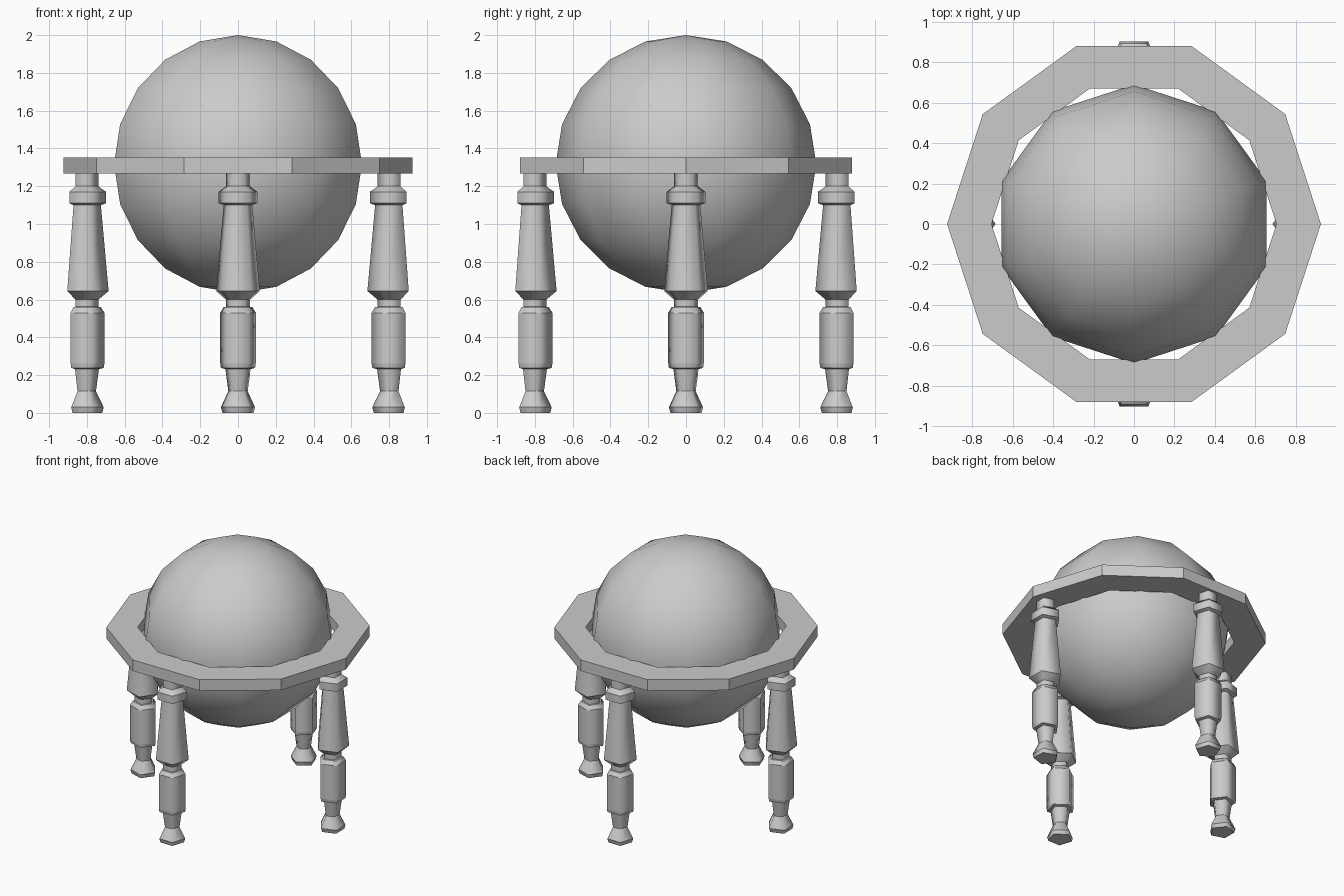
import bpy, bmesh, math
from mathutils import Matrix

if "Cube" in bpy.data.objects:
    bpy.data.objects.remove(bpy.data.objects["Cube"])


def finish(bm, name, smooth=False, sharp=None):
    bmesh.ops.recalc_face_normals(bm, faces=bm.faces)
    for f in bm.faces:
        f.smooth = smooth
    if sharp:
        for e in bm.edges:
            if sharp(e):
                e.smooth = False
    me = bpy.data.meshes.new(name)
    bm.to_mesh(me)
    bm.free()
    ob = bpy.data.objects.new(name, me)
    bpy.context.collection.objects.link(ob)
    return ob


def lathe(bm, profile, sides, start=0.0, closed=False):
    """Revolve (radius, z) points into a low-sided solid."""
    rings = []
    for r, z in profile:
        rings.append([bm.verts.new((r * math.cos(start + 2 * math.pi * i / sides),
                                    r * math.sin(start + 2 * math.pi * i / sides), z))
                      for i in range(sides)])
    pairs = list(zip(rings, rings[1:]))
    if closed:
        pairs.append((rings[-1], rings[0]))
    for a, b in pairs:
        for i in range(sides):
            j = (i + 1) % sides
            bm.faces.new((a[i], a[j], b[j], b[i]))
    if not closed:
        bm.faces.new(rings[0][::-1])
        bm.faces.new(rings[-1])


# Globe ball: ten segments, ten rings
bm = bmesh.new()
bmesh.ops.create_uvsphere(bm, u_segments=10, v_segments=10, radius=1,
                          matrix=Matrix.Translation((0, 0, 1.317)) @ Matrix.Diagonal((0.69, 0.69, 0.683, 1)))
finish(bm, "globe_ball", smooth=True)

# Ten-sided flat horizon ring
bm = bmesh.new()
lathe(bm, [(0.705, 1.267), (0.925, 1.267), (0.925, 1.353), (0.705, 1.353)], 10, closed=True)
finish(bm, "horizon_ring")

# Turned legs: five-sided, flat side facing outward
leg_profile = [(0.087, 0), (0.095, 0.03), (0.054, 0.115), (0.070, 0.232), (0.095, 0.238),
               (0.099, 0.262), (0.099, 0.53), (0.080, 0.56), (0.067, 0.562), (0.067, 0.60),
               (0.082, 0.612), (0.121, 0.645), (0.080, 1.10), (0.108, 1.11), (0.108, 1.17),
               (0.070, 1.197), (0.067, 1.20), (0.067, 1.27)]
for k, name in enumerate(["right_leg", "back_leg", "left_leg", "front_leg"]):
    bm = bmesh.new()
    lathe(bm, leg_profile, 5, start=math.pi / 5)
    # keep the horizontal turning lines crisp
    leg = finish(bm, name, smooth=True,
                 sharp=lambda e: abs(e.verts[0].co.z - e.verts[1].co.z) < 1e-5)
    a = k * math.pi / 2
    leg.location = (0.806 * math.cos(a), 0.806 * math.sin(a), 0)
    leg.rotation_euler = (0, 0, a)
